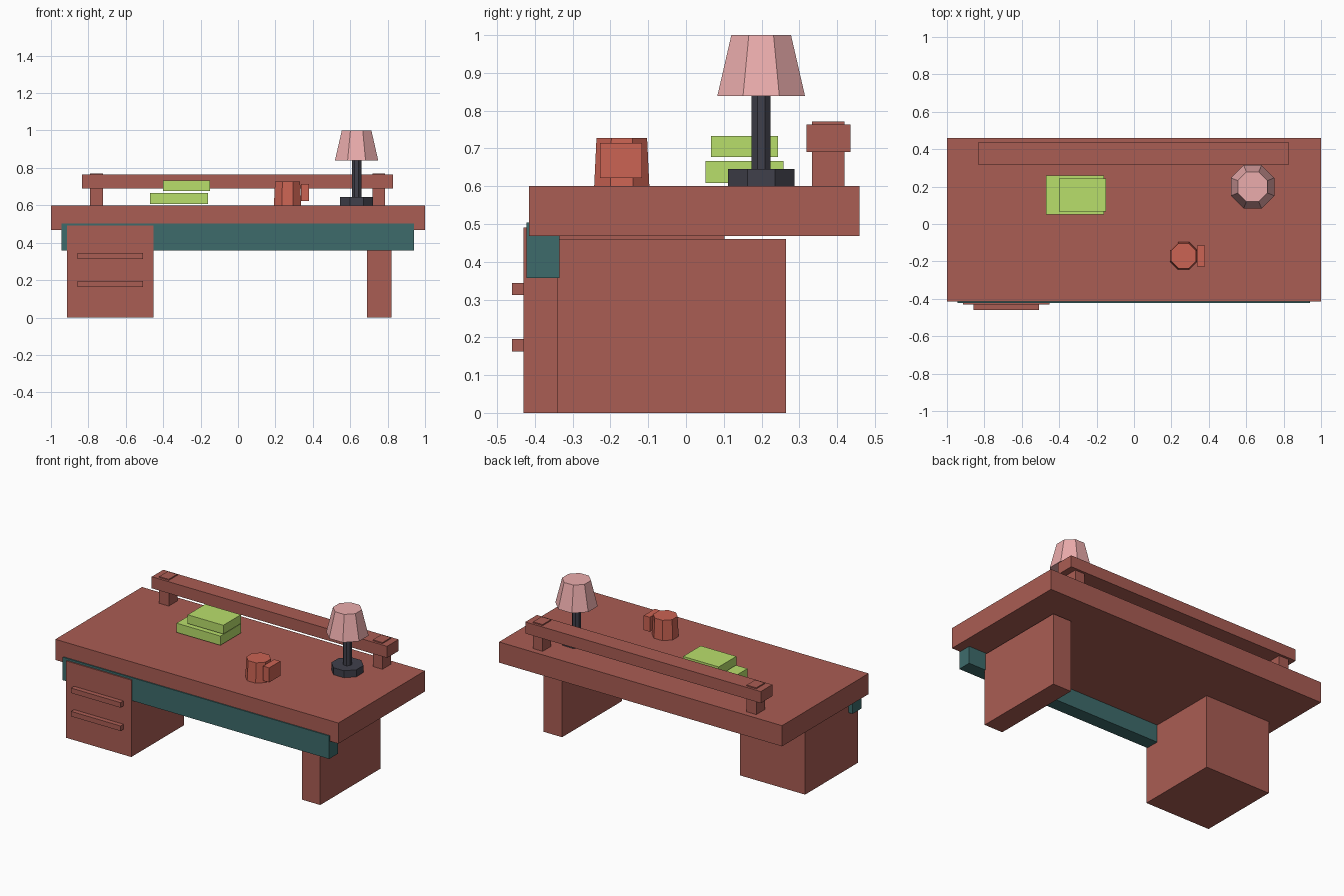
import bpy, bmesh
from math import cos, pi
from mathutils import Matrix

if "Cube" in bpy.data.objects:
    bpy.data.objects.remove(bpy.data.objects["Cube"])


def material(name, srgb):
    m = bpy.data.materials.new(name)
    m.diffuse_color = [c ** 2.2 for c in srgb] + [1.0]
    m.use_nodes = True
    m.node_tree.nodes["Principled BSDF"].inputs["Base Color"].default_value = m.diffuse_color
    return m


wood = material("wood", (0.66, 0.365, 0.33))
teal = material("teal", (0.25, 0.42, 0.42))
lime = material("lime", (0.72, 0.87, 0.42))
pink = material("pink", (0.92, 0.67, 0.67))
red = material("red", (0.79, 0.39, 0.33))
dark = material("dark", (0.26, 0.26, 0.30))


def finish(name, bm, mat):
    me = bpy.data.meshes.new(name)
    bm.to_mesh(me)
    bm.free()
    me.materials.append(mat)
    ob = bpy.data.objects.new(name, me)
    bpy.context.collection.objects.link(ob)
    return ob


def box(name, x, y, z, mat):
    """Box given by its (min, max) on each axis."""
    bm = bmesh.new()
    bmesh.ops.create_cube(bm, size=1)
    for v in bm.verts:
        v.co = [a[0] if c < 0 else a[1] for a, c in zip((x, y, z), v.co)]
    return finish(name, bm, mat)


def octagon(name, cx, cy, z, r_low, r_high, mat):
    """Eight-sided frustum; radii are measured to the flats."""
    bm = bmesh.new()
    k = 1 / cos(pi / 8)
    bmesh.ops.create_cone(bm, cap_ends=True, segments=8, radius1=r_low * k,
                          radius2=r_high * k, depth=z[1] - z[0])
    # turn so that flat sides face the axes
    if max(v.co.x for v in bm.verts) > max(r_low, r_high) * 1.02:
        bmesh.ops.rotate(bm, verts=bm.verts, matrix=Matrix.Rotation(pi / 8, 3, 'Z'))
    bmesh.ops.translate(bm, verts=bm.verts, vec=(cx, cy, (z[0] + z[1]) / 2))
    return finish(name, bm, mat)


# Desk body
box("desk_top", (-1, 1), (-0.415, 0.459), (0.468, 0.60), wood)
box("side_leg", (0.69, 0.82), (-0.341, 0.265), (0, 0.46), wood)
box("drawer_cabinet", (-0.913, -0.453), (-0.43, 0.102), (0, 0.491), wood)
box("front_apron", (-0.943, 0.94), (-0.422, -0.335), (0.357, 0.504), teal)

# Drawer handles
for i, z in enumerate((0.163, 0.312)):
    box(f"drawer_handle_{i + 1}", (-0.858, -0.508), (-0.46, -0.425), (z, z + 0.032), wood)

# Rear rail on two posts
box("rear_rail", (-0.833, 0.83), (0.319, 0.435), (0.69, 0.764), wood)
for name, x in (("left", -0.757), ("right", 0.753)):
    box(f"rail_post_{name}", (x - 0.034, x + 0.034), (0.334, 0.42), (0.59, 0.771), wood)

# Stacked books
box("lower_book", (-0.47, -0.16), (0.051, 0.258), (0.608, 0.667), lime)
box("upper_book", (-0.402, -0.15), (0.066, 0.244), (0.677, 0.733), lime)

# Mug
octagon("mug", 0.265, -0.17, (0.60, 0.727), 0.073, 0.067, red)
box("mug_handle", (0.337, 0.38), (-0.228, -0.116), (0.622, 0.715), red)

# Desk lamp
lx, ly = 0.634, 0.199
octagon("lamp_base", lx, ly, (0.60, 0.645), 0.088, 0.088, dark)
octagon("lamp_stem", lx, ly, (0.64, 0.85), 0.025, 0.025, dark)
octagon("lamp_shade", lx, ly, (0.839, 1.0), 0.116, 0.079, pink)
